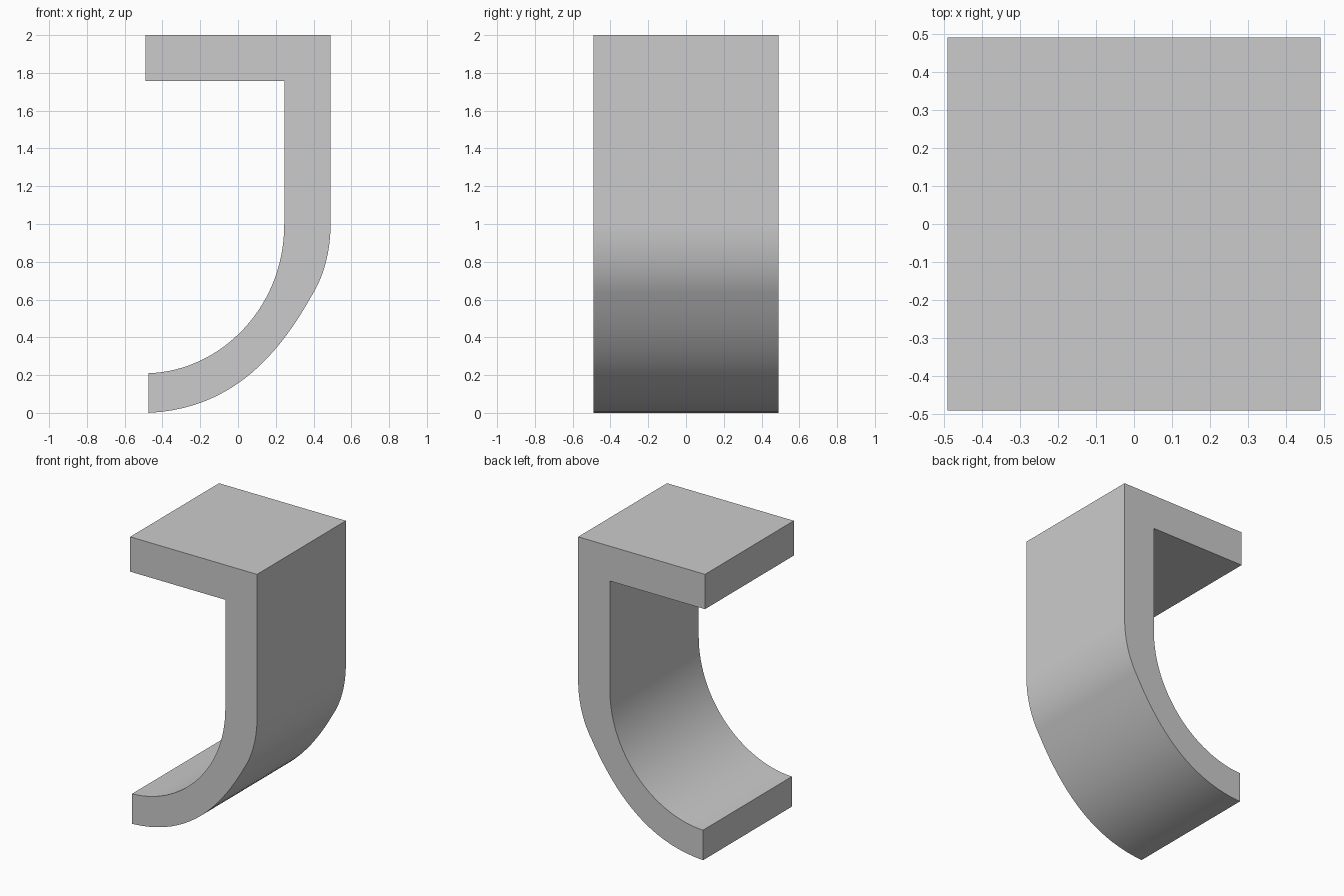
import bpy
import bmesh
from mathutils import Vector
from mathutils.geometry import interpolate_bezier

cube = bpy.data.objects.get("Cube")
if cube:
    bpy.data.objects.remove(cube, do_unlink=True)

HALF = 0.49    # half width and half depth
WALL = 0.245   # thickness of the arm and the upright


def arc(*points, steps=20):
    return interpolate_bezier(*[Vector((x, 0, z)) for x, z in points], steps)


# Side profile: flat top arm, upright, curved foot
outer_bend = arc((HALF, 1.0), (HALF, 0.88), (0.465, 0.74), (0.39, 0.62))
outer_foot = arc((0.39, 0.62), (0.2, 0.28), (-0.05, 0.02), (-0.475, 0.0))
inner_foot = arc((-0.475, 0.21), (-0.1, 0.22), (WALL, 0.55), (WALL, 1.0), steps=32)
top_arm = [Vector((x, 0, z)) for x, z in
           ((WALL, 1.757), (-HALF, 1.757), (-HALF, 2), (HALF, 2))]
profile = outer_bend + outer_foot[1:] + inner_foot + top_arm

# Extrude the profile through the depth
bm = bmesh.new()
face = bm.faces.new([bm.verts.new(p + Vector((0, -HALF, 0))) for p in profile])
result = bmesh.ops.extrude_face_region(bm, geom=[face])
moved = [g for g in result["geom"] if isinstance(g, bmesh.types.BMVert)]
bmesh.ops.translate(bm, verts=moved, vec=(0, 2 * HALF, 0))
bmesh.ops.recalc_face_normals(bm, faces=bm.faces)
mesh = bpy.data.meshes.new("hook_bracket")
bm.to_mesh(mesh)
bm.free()

# Plain grey finish
grey = bpy.data.materials.new("light_grey")
grey.use_nodes = True
colour = (0.6, 0.6, 0.6, 1)
grey.diffuse_color = colour
grey.node_tree.nodes["Principled BSDF"].inputs["Base Color"].default_value = colour
mesh.materials.append(grey)

bracket = bpy.data.objects.new("hook_bracket", mesh)
bpy.context.collection.objects.link(bracket)
bpy.context.view_layer.objects.active = bracket
bracket.select_set(True)
bpy.ops.object.shade_smooth_by_angle()
